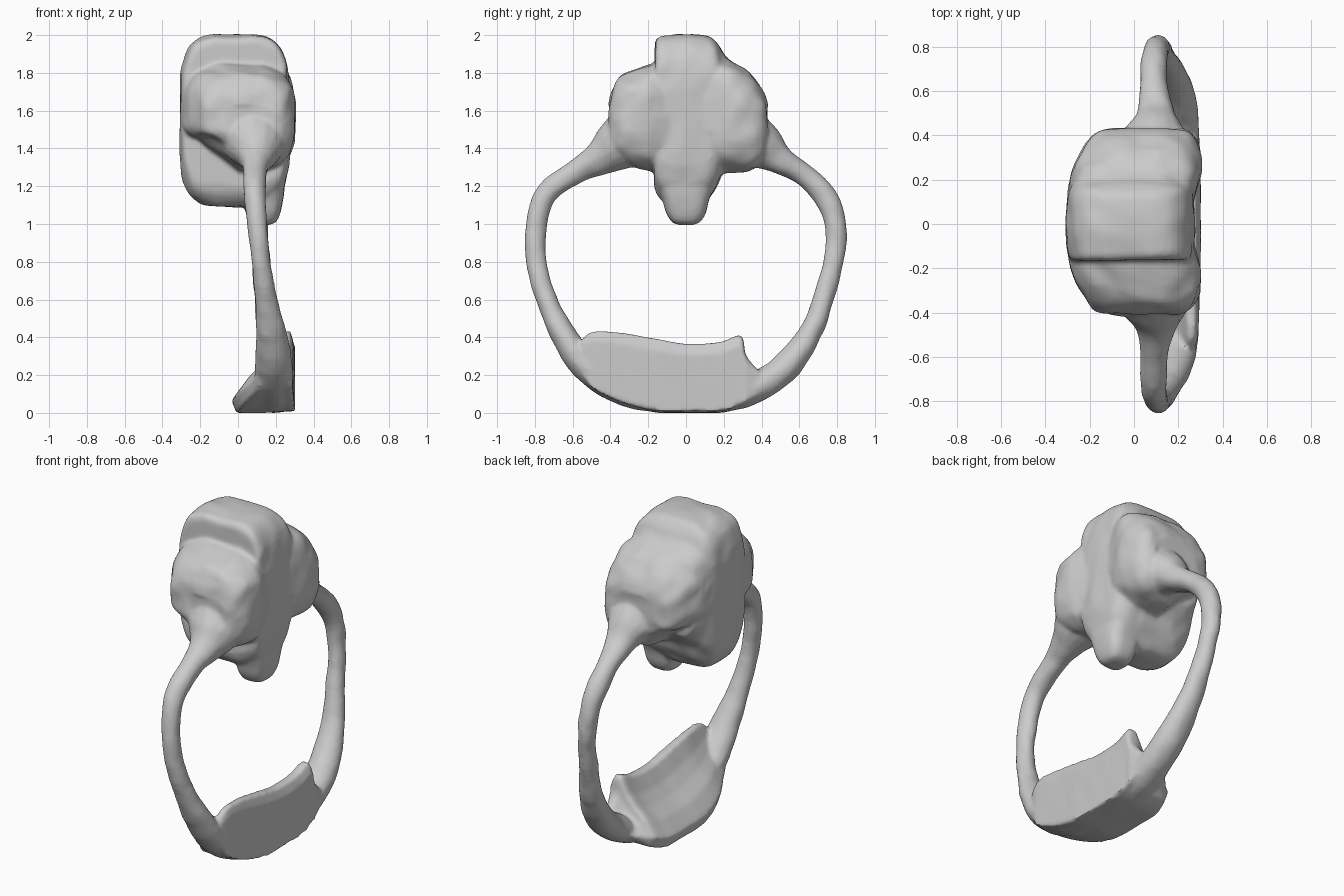
import bpy, bmesh, math
from mathutils import Vector, noise

if "Cube" in bpy.data.objects:
    bpy.data.objects.remove(bpy.data.objects["Cube"])


def smooth_rows(rows, n):
    """Catmull-Rom interpolation of rows of numbers."""
    out = []
    for i in range(len(rows) - 1):
        a, b, c, d = rows[max(i - 1, 0)], rows[i], rows[i + 1], rows[min(i + 2, len(rows) - 1)]
        for k in range(n):
            t = k / n
            out.append([0.5 * (2 * q + (r - p) * t + (2 * p - 5 * q + 4 * r - s) * t * t
                               + (3 * q - p - 3 * r + s) * t ** 3) for p, q, r, s in zip(a, b, c, d)])
    return out + [list(rows[-1])]


def loft(name, sections, rough=0.006):
    """Skin a list of equal-length point rings and cap the ends."""
    bm = bmesh.new()
    rings = []
    for sec in sections:
        ring = []
        for p in sec:
            p = Vector(p)
            p += noise.noise_vector(p * 11) * rough
            p.z = max(p.z, 0)
            ring.append(bm.verts.new(p))
        rings.append(ring)
    n = len(rings[0])
    for r, s in zip(rings, rings[1:]):
        for i in range(n):
            j = (i + 1) % n
            bm.faces.new((r[i], r[j], s[j], s[i]))
    bm.faces.new(rings[0])
    bm.faces.new(rings[-1])
    bmesh.ops.recalc_face_normals(bm, faces=bm.faces)
    me = bpy.data.meshes.new(name)
    bm.to_mesh(me)
    bm.free()
    ob = bpy.data.objects.new(name, me)
    bpy.context.collection.objects.link(ob)
    return ob


def blob(y, x0, x1, z0, z1, e, cut=1.0, n=48):
    """Superellipse in the xz plane; cut lifts its lower left quarter."""
    pts = []
    for i in range(n):
        a = 2 * math.pi * i / n
        u, v = [math.copysign(abs(f) ** (2 / e), f) for f in (math.cos(a), math.sin(a))]
        if v < 0 and u < 0:
            v *= 1 + (cut - 1) * min(1, -u * 1.4)
        pts.append(((x0 + x1) / 2 + u * (x1 - x0) / 2, y, (z0 + z1) / 2 + v * (z1 - z0) / 2))
    return pts


# hoop: y, z, x, radial half-width, x half-width; both ends flare into the head
hoop = [(-.28, 1.47, .07, .17, .20), (-.38, 1.40, .09, .13, .15), (-.47, 1.34, .10, .088, .09),
        (-.58, 1.28, .09, .065, .065), (-.73, 1.17, .09, .06, .06), (-.79, 1.02, .10, .057, .055),
        (-.795, .82, .12, .055, .05), (-.74, .60, .15, .055, .06), (-.64, .40, .18, .07, .085),
        (-.50, .22, .19, .08, .10), (-.25, .09, .19, .075, .10), (.20, .08, .19, .075, .10),
        (.42, .16, .20, .08, .095), (.57, .29, .19, .075, .09), (.68, .47, .165, .06, .07),
        (.75, .68, .135, .055, .055), (.793, .88, .115, .055, .05), (.785, 1.03, .10, .06, .055),
        (.72, 1.17, .09, .065, .06), (.61, 1.27, .09, .06, .065), (.49, 1.345, .10, .08, .09),
        (.40, 1.41, .09, .13, .14), (.28, 1.47, .07, .17, .20)]
path = smooth_rows(hoop, 5)
sections = []
for i, (y, z, x, rr, rx) in enumerate(path):
    a, b = path[max(i - 1, 0)], path[min(i + 1, len(path) - 1)]
    t = Vector((b[0] - a[0], b[1] - a[1])).normalized()
    sections.append([(x + rx * math.cos(k * math.pi / 8),
                      y - t.y * rr * math.sin(k * math.pi / 8),
                      z + t.x * rr * math.sin(k * math.pi / 8)) for k in range(16)])
hoop_ob = loft("hoop", sections)

# foot plate: y, bottom z, top z, left x, right x
foot = [(-.555, .21, .385, .11, .275), (-.49, .12, .43, .08, .29), (-.32, .04, .42, .0, .295),
        (-.15, .0, .39, -.03, .3), (.0, .0, .365, -.035, .3), (.18, .0, .375, -.03, .3),
        (.29, .03, .41, .0, .3), (.32, .05, .30, .03, .3), (.40, .11, .21, .11, .285)]
sections = []
for y, zb, zt, xl, xr in smooth_rows(foot, 4):
    h, w = zt - zb, xr - xl
    prof = [(.08, 0), (0, .18), (.05, .24), (.22, .42), (.45, .58), (.62, .75), (.78, 1), (.93, 1),
            (1, .85), (1, .4), (1, .03), (.5, 0)]
    sections.append([(xl + u * w, y, zb + v * h) for u, v in prof])
foot_ob = loft("foot_plate", sections, 0.003)

# central slab of the head: y, x0, x1, z0, z1; the back side slopes off gently
slab = [(-.165, -.285, .25, 1.20, 1.96), (-.145, -.295, .265, 1.15, 1.99), (-.09, -.305, .27, 1.10, 2.0),
        (.0, -.31, .275, 1.09, 2.005), (.09, -.305, .27, 1.10, 2.0), (.14, -.295, .265, 1.16, 1.985),
        (.17, -.285, .255, 1.21, 1.95), (.20, -.275, .235, 1.28, 1.90), (.27, -.25, .2, 1.36, 1.84)]
slab_ob = loft("head_slab", [blob(*r, 4) for r in smooth_rows(slab, 3)], 0.008)

# shoulders, lower left lifted so the slab shows beneath
shoulder = [(-.41, -.10, .20, 1.43, 1.63), (-.39, -.18, .25, 1.37, 1.71), (-.33, -.225, .288, 1.32, 1.79),
            (-.2, -.288, .30, 1.28, 1.84), (.0, -.30, .25, 1.27, 1.88), (.2, -.29, .30, 1.27, 1.88),
            (.33, -.235, .30, 1.28, 1.80), (.41, -.18, .262, 1.33, 1.70), (.435, -.10, .2, 1.42, 1.63)]
shoulder_ob = loft("shoulders", [blob(*r, 3.2, 0.45) for r in smooth_rows(shoulder, 4)], 0.012)

# tongue hanging below the head: z, x0, x1, half-width in y
tongue = [(.995, .09, .16, .04), (1.01, .06, .20, .075), (1.06, .04, .225, .105), (1.13, .03, .24, .125),
          (1.21, .02, .25, .15), (1.32, .0, .265, .158), (1.45, .0, .27, .158), (1.6, .0, .265, .155)]
sections = []
for z, x0, x1, hy in smooth_rows(tongue, 3):
    sections.append([(p[0], p[2], z) for p in blob(0, x0, x1, -hy, hy, 3, n=24)])
tongue_ob = loft("tongue", sections, 0.004)

# fuse all parts into one continuous skin with softened joints
bpy.ops.object.select_all(action='DESELECT')
for ob in (hoop_ob, foot_ob, slab_ob, shoulder_ob, tongue_ob):
    ob.select_set(True)
bpy.context.view_layer.objects.active = hoop_ob
bpy.ops.object.join()
hoop_ob.name = "ring_with_head"
fuse = hoop_ob.modifiers.new("fuse", 'REMESH')
fuse.mode = 'VOXEL'
fuse.voxel_size = 0.012
soften = hoop_ob.modifiers.new("soften", 'SMOOTH')
soften.factor = 0.5
soften.iterations = 4
for m in ("fuse", "soften"):
    bpy.ops.object.modifier_apply(modifier=m)
bpy.ops.object.shade_smooth_by_angle(angle=math.radians(40))
